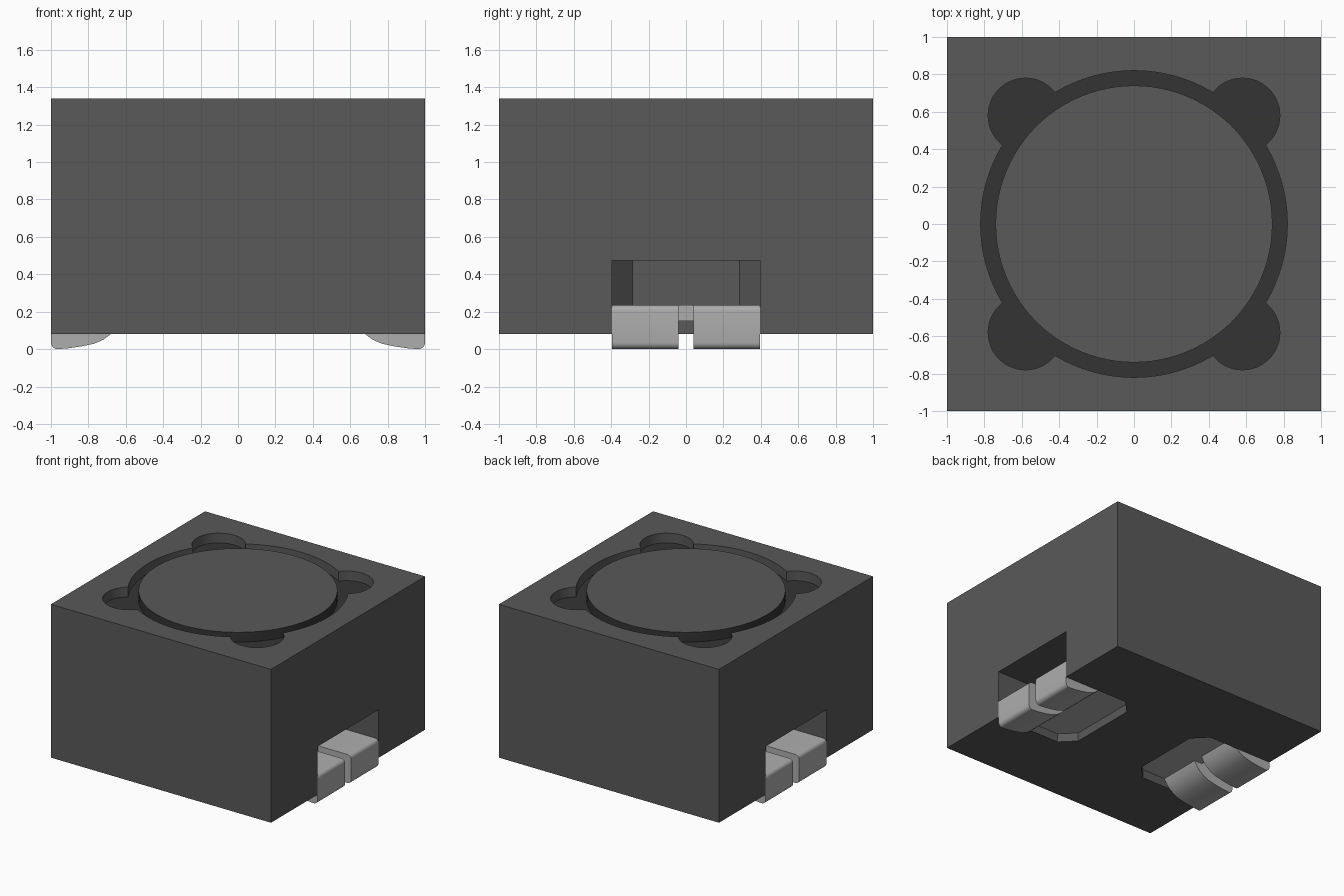
import bpy, bmesh, math
from mathutils import Vector

if "Cube" in bpy.data.objects:
    bpy.data.objects.remove(bpy.data.objects["Cube"], do_unlink=True)


def material(name, value):
    m = bpy.data.materials.new(name)
    m.use_nodes = True
    colour = (value, value, value, 1)
    m.diffuse_color = colour
    m.node_tree.nodes["Principled BSDF"].inputs["Base Color"].default_value = colour
    return m


GREY = material("ferrite grey", 0.1)
DARK = material("groove dark grey", 0.034)
METAL = material("tin metal", 0.42)


def prism(name, points, direction, mats):
    """Extrude a closed flat outline along a direction."""
    bm = bmesh.new()
    face = bm.faces.new([bm.verts.new(p) for p in points])
    ext = bmesh.ops.extrude_face_region(bm, geom=[face])
    moved = [v for v in ext["geom"] if isinstance(v, bmesh.types.BMVert)]
    bmesh.ops.translate(bm, verts=moved, vec=Vector(direction))
    bmesh.ops.recalc_face_normals(bm, faces=bm.faces)
    mesh = bpy.data.meshes.new(name)
    bm.to_mesh(mesh)
    bm.free()
    obj = bpy.data.objects.new(name, mesh)
    bpy.context.collection.objects.link(obj)
    for m in mats:
        mesh.materials.append(m)
    return obj


def disc(name, x, y, r, z0, z1, n, mats):
    pts = [(x + r * math.cos(2 * math.pi * i / n),
            y + r * math.sin(2 * math.pi * i / n), z0) for i in range(n)]
    return prism(name, pts, (0, 0, z1 - z0), mats)


def smooth(obj, angle=30):
    bpy.ops.object.select_all(action='DESELECT')
    obj.select_set(True)
    bpy.context.view_layer.objects.active = obj
    bpy.ops.object.shade_smooth_by_angle(angle=math.radians(angle))


def cut(obj, cutter):
    cutter.hide_render = True
    mod = obj.modifiers.new("cut", 'BOOLEAN')
    mod.operation = 'DIFFERENCE'
    mod.solver = 'EXACT'
    mod.object = cutter
    bpy.ops.object.select_all(action='DESELECT')
    obj.select_set(True)
    bpy.context.view_layer.objects.active = obj
    bpy.ops.object.modifier_apply(modifier=mod.name)
    bpy.data.objects.remove(cutter, do_unlink=True)


BOTTOM, TOP, FLOOR = 0.08, 1.34, 1.26

# Square body
body = prism("body", [(-1, -1, BOTTOM), (1, -1, BOTTOM), (1, 1, BOTTOM), (-1, 1, BOTTOM)],
             (0, 0, TOP - BOTTOM), [GREY, DARK])

# Round groove with four corner pockets in the top
cut(body, disc("groove_cutter", 0, 0, 0.82, FLOOR, 1.5, 96, [GREY]))
for sx in (-1, 1):
    for sy in (-1, 1):
        cut(body, disc("pocket_cutter", sx * 0.58, sy * 0.58, 0.2, FLOOR, 1.5, 48, [GREY]))


def recess(s, outer, z):
    """Terminal recess outline with chamfered inner corners."""
    half = [(outer, 0.395), (0.42, 0.395), (0.31, 0.285)]
    return [(s * x, y, z) for x, y in half] + [(s * x, -y, z) for x, y in reversed(half)]


# Terminal recesses, open to the side and the underside
for s in (-1, 1):
    cut(body, prism("recess_cutter", recess(s, 1.1, -0.1), (0, 0, 0.575), [GREY]))

# Dark floor of the groove
for p in body.data.polygons:
    p.material_index = 1 if p.normal.z > 0.9 and abs(p.center.z - FLOOR) < 0.01 else 0
smooth(body)

# Round core, grey on top and dark around the side
core = disc("core", 0, 0, 0.74, FLOOR - 0.01, TOP, 96, [GREY, DARK])
for p in core.data.polygons:
    p.material_index = 0 if p.normal.z > 0.9 else 1
smooth(core)


def arc(cx, cz, r, a0, a1, n=5):
    return [(cx + r * math.cos(math.radians(a0 + (a1 - a0) * i / n)),
             cz + r * math.sin(math.radians(a0 + (a1 - a0) * i / n))) for i in range(n + 1)]


# Curled foot seen from the front
foot = [(0.69, 0.235)] + arc(0.97, 0.205, 0.03, 90, 0) + arc(0.965, 0.035, 0.035, 0, -90)
foot += [(0.91, 0.004), (0.84, 0.014), (0.77, 0.029), (0.72, 0.05),
         (0.68, 0.08), (0.65, 0.115), (0.63, 0.15), (0.69, 0.15)]

# Metal terminals: an inner plate and two feet with a slot between them
for s, side in ((-1, "right"), (1, "left")):
    prism(side + "_terminal_plate", recess(s, 0.7, 0.15), (0, 0, 0.085), [METAL])
    for y0, end in ((-0.395, "front"), (0.04, "back")):
        obj = prism(f"{side}_{end}_foot", [(s * x, y0, z) for x, z in foot],
                    (0, 0.355, 0), [METAL])
        smooth(obj, 35)
